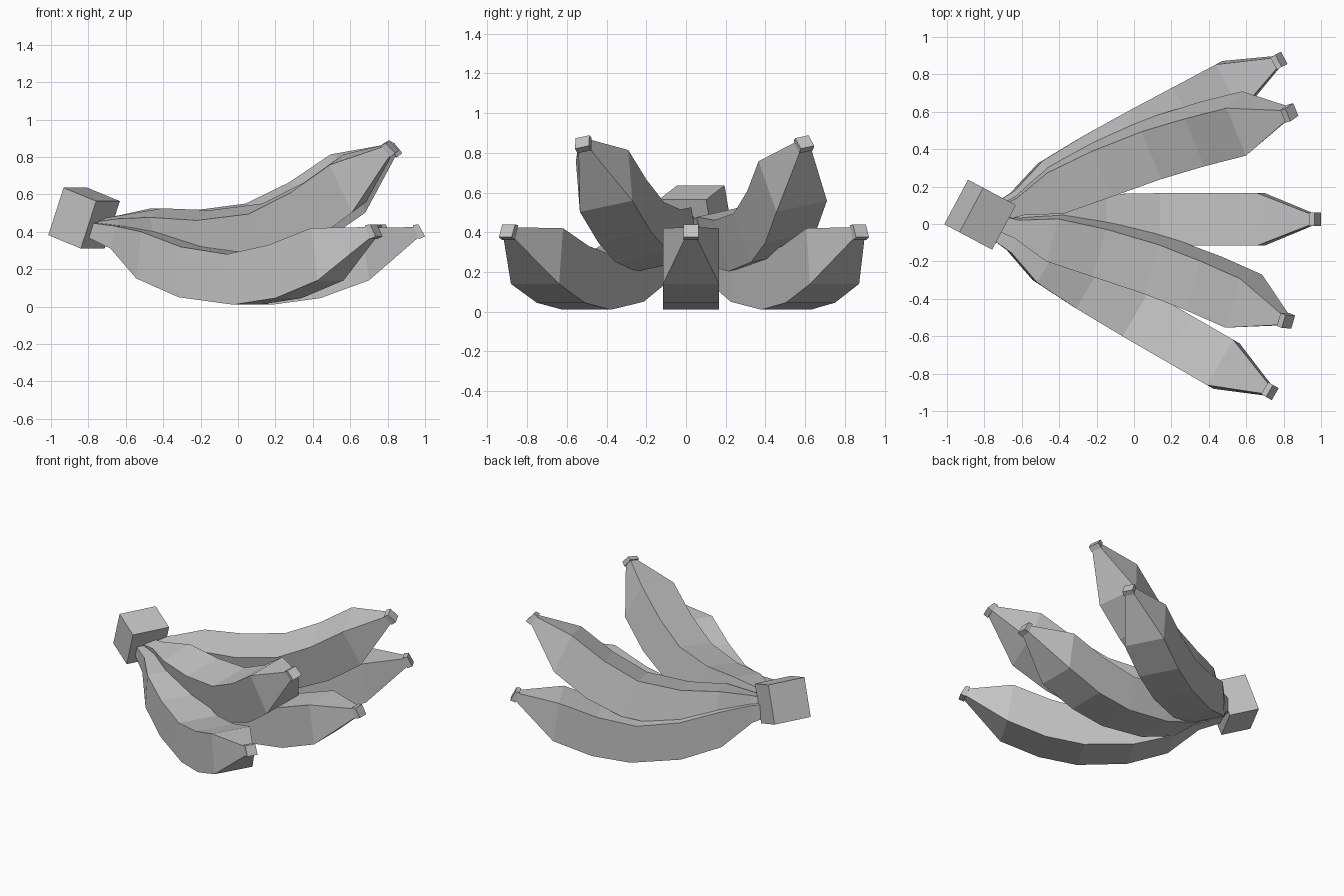
import bpy, bmesh
from math import radians
from mathutils import Matrix, Vector, Euler

cube = bpy.data.objects.get("Cube")
if cube:
    bpy.data.objects.remove(cube, do_unlink=True)

grey = bpy.data.materials.new("plain_grey")
grey.use_nodes = True
COLOUR = (0.55, 0.55, 0.55, 1)
grey.diffuse_color = COLOUR
grey.node_tree.nodes["Principled BSDF"].inputs["Base Color"].default_value = COLOUR


def loft(name, stations, matrix):
    """Four-sided loft; each station is (bottom x, bottom z, top x, top z, half width)."""
    bm = bmesh.new()
    rings = []
    for xb, zb, xt, zt, w in stations:
        corners = [(xb, -w, zb), (xb, w, zb), (xt, w, zt), (xt, -w, zt)]
        rings.append([bm.verts.new(matrix @ Vector(c)) for c in corners])
    for a, b in zip(rings, rings[1:]):
        for i in range(4):
            j = (i + 1) % 4
            bm.faces.new((a[i], a[j], b[j], b[i]))
    bm.faces.new(rings[0])
    bm.faces.new(rings[-1])
    bmesh.ops.recalc_face_normals(bm, faces=bm.faces)
    mesh = bpy.data.meshes.new(name)
    bm.to_mesh(mesh)
    bm.free()
    mesh.materials.append(grey)
    obj = bpy.data.objects.new(name, mesh)
    bpy.context.collection.objects.link(obj)
    return obj


# Curved fruit body, measured from its root, and the blunt cap on its end
BODY = [
    (-0.10, -0.05, -0.10, 0.03, 0.035),
    (0.05, -0.11, 0.08, 0.01, 0.05),
    (0.25, -0.27, 0.28, -0.02, 0.12),
    (0.52, -0.37, 0.53, -0.10, 0.135),
    (0.86, -0.41, 0.82, -0.14, 0.14),
    (1.12, -0.375, 1.08, -0.09, 0.14),
    (1.38, -0.28, 1.34, 0.0, 0.14),
    (1.645, -0.05, 1.62, 0.005, 0.03),
]
CAP = [
    (1.645, -0.06, 1.615, 0.015, 0.037),
    (1.68, -0.045, 1.645, 0.02, 0.037),
]

# Name, root position, then yaw, rise and roll in degrees
FRUIT = [
    ("left_low", (-0.68, 0.10, 0.42), 28, 0, 0),
    ("left_high", (-0.68, 0.07, 0.45), 19, 14.5, 12),
    ("middle_low", (-0.68, 0.025, 0.42), 0, 0, 0),
    ("right_high", (-0.70, 0.0, 0.45), -19, 14.5, 12),
    ("right_low", (-0.70, -0.07, 0.42), -30, 0, 0),
]
for side, root, yaw, rise, roll in FRUIT:
    turn = Euler((radians(roll), radians(-rise), radians(yaw))).to_matrix().to_4x4()
    place = Matrix.Translation(root) @ turn
    loft(side + "_banana", BODY, place)
    loft(side + "_banana_tip", CAP, place)

# Tilted block joining the stems
block = Matrix.Translation((-0.823, 0.05, 0.473)) @ Euler(
    (0, radians(20), radians(-28))).to_matrix().to_4x4()
loft("stem_block", [(x, -0.135, x, 0.135, 0.135) for x in (-0.105, 0.105)], block)
